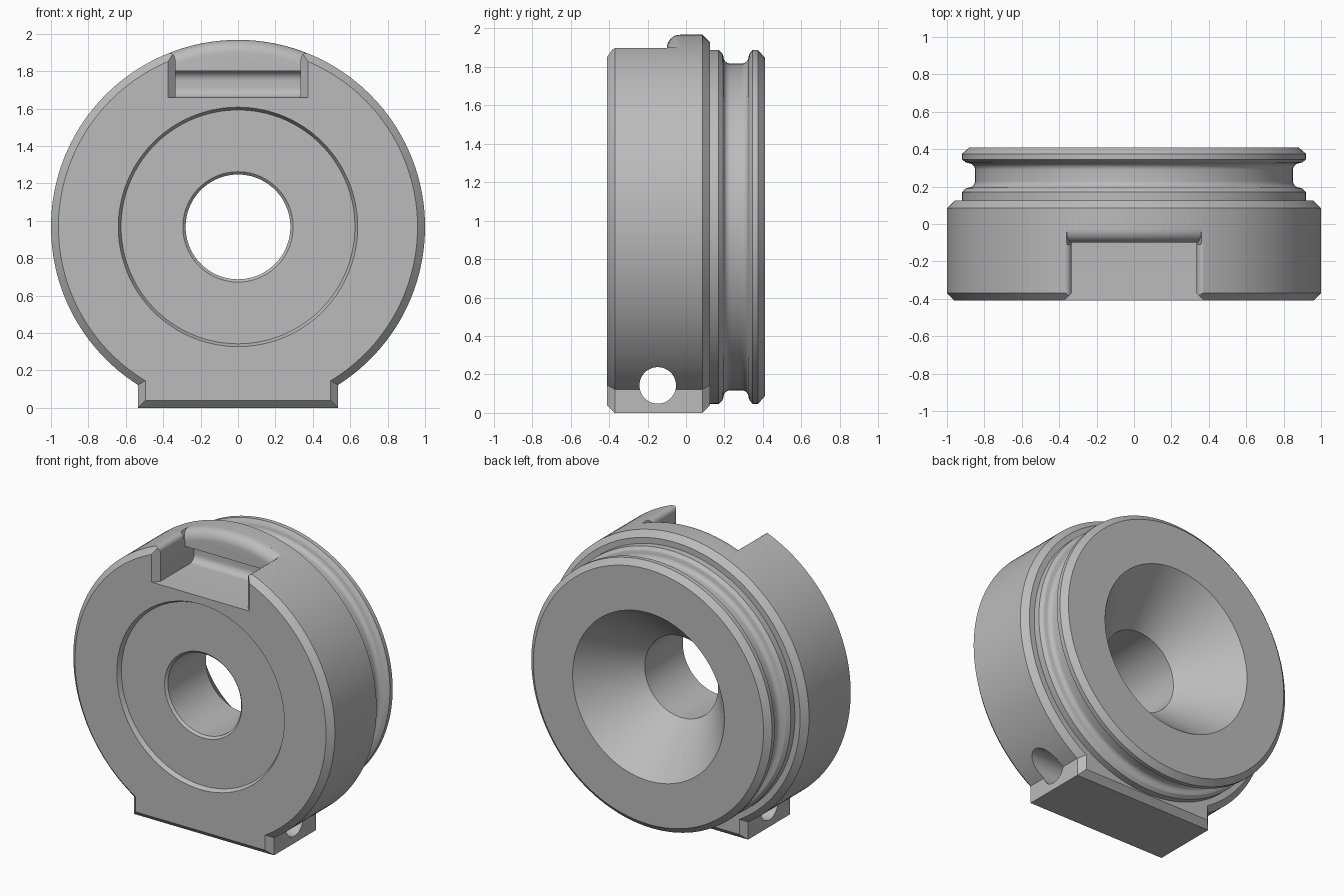
import bpy, bmesh, math
from mathutils import Vector

if "Cube" in bpy.data.objects:
    bpy.data.objects.remove(bpy.data.objects["Cube"])

AXIS_Z = 0.967   # height of the disc axis
SEG = 144

steel = bpy.data.materials.new("plain_grey")
steel.use_nodes = True
steel.diffuse_color = (0.5, 0.5, 0.5, 1)
steel.node_tree.nodes["Principled BSDF"].inputs["Base Color"].default_value = (0.5, 0.5, 0.5, 1)


def loft(name, rings):
    """Solid skinned through equal-length rings, capped at both ends."""
    bm = bmesh.new()
    loops = [[bm.verts.new(p) for p in ring] for ring in rings]
    n = len(loops[0])
    for a, b in zip(loops, loops[1:]):
        for i in range(n):
            j = (i + 1) % n
            bm.faces.new((a[i], a[j], b[j], b[i]))
    bm.faces.new(loops[0])
    bm.faces.new(loops[-1])
    bmesh.ops.recalc_face_normals(bm, faces=bm.faces)
    mesh = bpy.data.meshes.new(name)
    bm.to_mesh(mesh)
    bm.free()
    mesh.materials.append(steel)
    obj = bpy.data.objects.new(name, mesh)
    bpy.context.collection.objects.link(obj)
    return obj


def polar(r, y, ang):
    return Vector((r * math.cos(ang), y, AXIS_Z + r * math.sin(ang)))


def lathe(name, profile):
    """Stack of circles (radius, y) about the disc axis."""
    return loft(name, [[polar(r, y, math.tau * i / SEG) for i in range(SEG)]
                       for r, y in profile])


def arc(cx, cy, r, start, end, steps=8):
    return [(cx + r * math.cos(t), cy + r * math.sin(t)) for t in
            (math.radians(start + (end - start) * i / steps) for i in range(steps + 1))]


def outline(inset, y):
    """Disc with a square foot, shrunk by inset."""
    r, half = 1 - inset, 0.535 - inset
    a = math.asin(half / r)
    start, sweep = a - math.pi / 2, math.tau - 2 * a
    pts = [polar(r, y, start + sweep * i / SEG) for i in range(SEG + 1)]
    return pts + [Vector((-half, y, inset)), Vector((half, y, inset))]


def combine(target, tool, operation):
    mod = target.modifiers.new(operation, 'BOOLEAN')
    mod.operation, mod.solver, mod.object = operation, 'EXACT', tool
    bpy.context.view_layer.objects.active = target
    bpy.ops.object.modifier_apply(modifier=mod.name)
    bpy.data.objects.remove(tool)


# Chamfered main body with foot
body = loft("housing_body", [outline(0.04, -0.41), outline(0, -0.37),
                             outline(0, 0.085), outline(0.04, 0.125)])

# Rear flange with rounded groove
groove = [(r, y) for y, r in arc(0.23, 0.885, 0.035, 180, 270) + arc(0.29, 0.885, 0.035, 270, 360)]
flange = lathe("rear_flange", [(0.92, 0.0), (0.92, 0.17), (0.9, 0.19)] + groove +
               [(0.9, 0.33), (0.92, 0.345), (0.92, 0.375), (0.88, 0.41)])
combine(body, flange, 'UNION')

# Front recess, chamfered bore and rear cone
bore = lathe("bore_cutter", [(0.66, -0.45), (0.625, -0.38), (0.295, -0.38), (0.28, -0.365),
                             (0.28, 0.05), (0.58, 0.41), (0.613, 0.45)])
combine(body, bore, 'DIFFERENCE')

# Top notch with a channel running under the lip
side = ([(-0.6, 1.66)] + arc(-0.05, 1.71, 0.05, -90, 0) + arc(-0.05, 1.75, 0.05, 0, 90) +
        [(-0.1, 1.8), (-0.1, 2.2), (-0.6, 2.2)])
notch = loft("notch_cutter", [[Vector((x, y, z)) for y, z in side] for x in (-0.335, 0.335)])
combine(body, notch, 'DIFFERENCE')

# Chamfered front edges of the notch
plan = [(-0.415, -0.45), (-0.335, -0.37), (0.335, -0.37), (0.415, -0.45)]
chamfer = loft("notch_chamfer_cutter", [[Vector((x, y, z)) for x, y in plan] for z in (1.66, 2.2)])
combine(body, chamfer, 'DIFFERENCE')

# Rounded upper edges of the notch sides
half = arc(0.37, 1.862, 0.035, 180, 90, 6) + [(0.39, 2.2)]
flare = half + [(-x, z) for x, z in reversed(half)]
rounding = loft("notch_rounding_cutter", [[Vector((x, y, z)) for x, z in flare] for y in (-0.6, -0.1)])
combine(body, rounding, 'DIFFERENCE')

# Rounded lip edge following the disc
lip = arc(0.93, -0.03, 0.07, -90, 0) + [(1.1, -0.03), (1.1, -0.11), (0.93, -0.11)]
reach = math.asin(0.36)
lip_round = loft("lip_rounding_cutter",
                 [[polar(r, y, math.pi / 2 + reach * k / 12) for r, y in lip]
                  for k in range(-12, 13)])
combine(body, lip_round, 'DIFFERENCE')

# Cross hole through the foot
hole = loft("foot_hole_cutter",
            [[Vector((x, -0.147 + 0.095 * math.cos(math.tau * i / 48),
                      0.143 + 0.095 * math.sin(math.tau * i / 48))) for i in range(48)]
             for x in (-1.2, 1.2)])
combine(body, hole, 'DIFFERENCE')

# Smooth curved walls, keep edges sharp
bpy.ops.object.select_all(action='DESELECT')
body.select_set(True)
bpy.context.view_layer.objects.active = body
bpy.ops.object.shade_smooth_by_angle(angle=math.radians(25))
